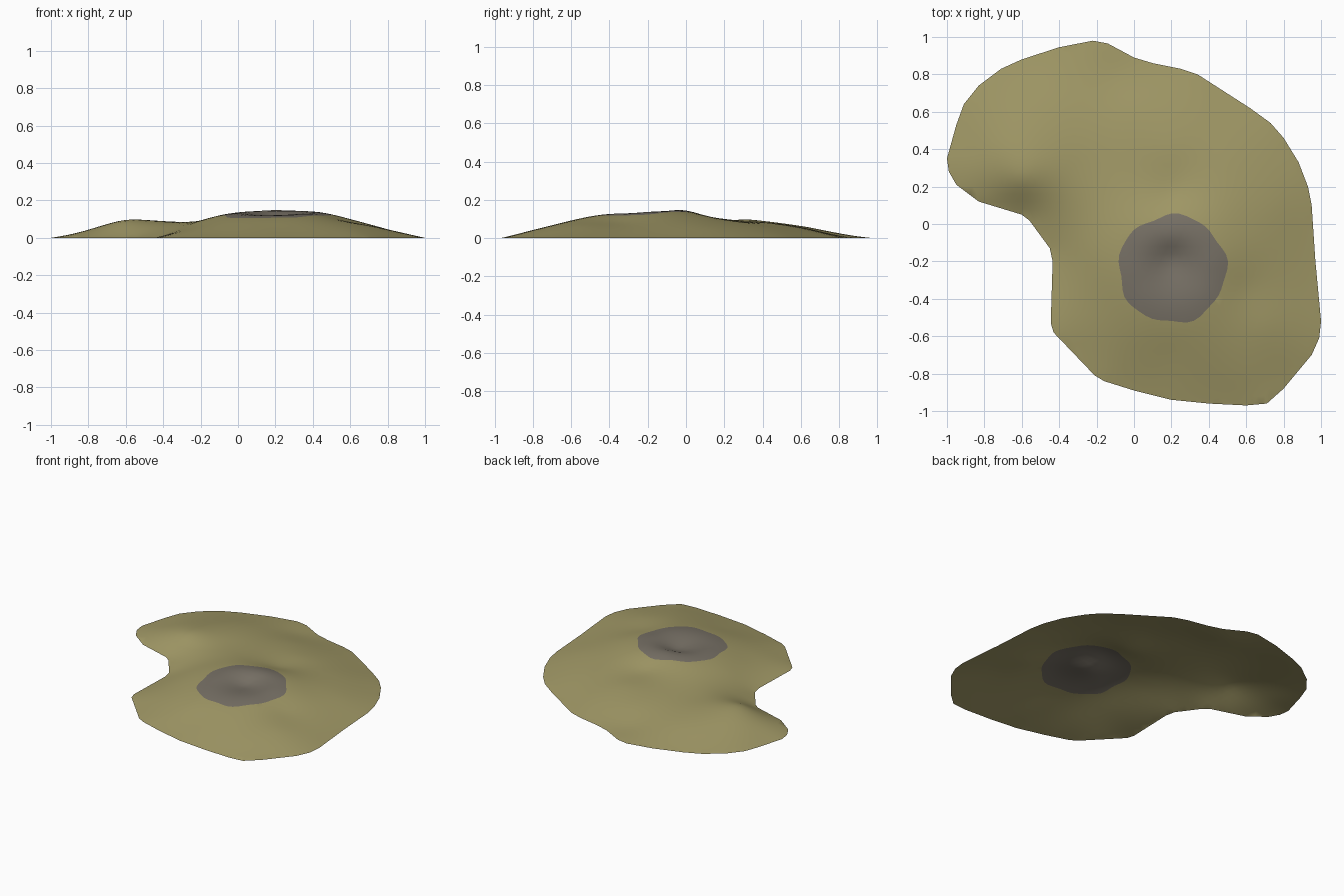
import bpy, bmesh, math
from mathutils import Vector
from mathutils.geometry import delaunay_2d_cdt

if "Cube" in bpy.data.objects:
    bpy.data.objects.remove(bpy.data.objects["Cube"])

# shoreline, counter-clockwise from the north tip
SHORE = [(-.22, .98), (-.4, .945), (-.6, .88), (-.71, .83), (-.83, .74), (-.91, .64),
         (-.95, .53), (-1, .35), (-.99, .28), (-.95, .21), (-.83, .12), (-.6, .05),
         (-.56, .02), (-.45, -.13), (-.435, -.2), (-.445, -.53), (-.43, -.58),
         (-.21, -.81), (-.16, -.84), (0, -.89), (.2, -.94), (.4, -.96), (.6, -.97),
         (.71, -.96), (.8, -.88), (.95, -.7), (.99, -.61), (1, -.52), (.97, -.2),
         (.95, .1), (.93, .2), (.88, .33), (.8, .46), (.73, .54), (.62, .62),
         (.34, .8), (.25, .83), (.1, .86), (0, .89), (-.14, .965)]

# spot heights: summit rim and pit, northern plain, western cape, southern slopes
SPOTS = [(.2, -.18, .105), (.2, -.07, .146), (.08, -.1, .14), (.33, -.08, .144),
         (.01, -.25, .13), (.42, -.2, .137), (.2, -.43, .12), (.36, -.38, .128),
         (.06, -.4, .12), (.2, .05, .133), (.2, .17, .095), (.2, .4, .083), (0, .6, .058),
         (-.1, .8, .015), (.35, .65, .03), (.5, .35, .07), (.75, .1, .055), (.58, 0, .1),
         (-.5, .4, .09), (-.4, .65, .055), (-.7, .4, .07), (-.6, .24, .09), (-.86, .4, .025),
         (-.3, .3, .085), (-.25, .05, .082), (-.22, -.15, .085), (.8, -.25, .045),
         (.6, -.15, .1), (.6, -.35, .085), (.7, -.55, .065), (.4, -.65, .08),
         (.2, -.7, .06), (0, -.6, .075), (-.2, -.42, .065), (.6, -.8, .04)]


def kernel(ax, ay, bx, by):
    d = (ax - bx) ** 2 + (ay - by) ** 2
    return d * math.log(d) if d > 1e-12 else 0.0


def solve(m):
    """Gaussian elimination on an augmented matrix."""
    n = len(m)
    for i in range(n):
        p = max(range(i, n), key=lambda r: abs(m[r][i]))
        m[i], m[p] = m[p], m[i]
        for r in range(i + 1, n):
            f = m[r][i] / m[i][i]
            if f:
                m[r] = [a - f * b for a, b in zip(m[r], m[i])]
    out = [0.0] * n
    for i in reversed(range(n)):
        out[i] = (m[i][n] - sum(m[i][k] * out[k] for k in range(i + 1, n))) / m[i][i]
    return out


# smooth thin-plate surface through the spot heights and the shore
count = len(SHORE)
knots = SPOTS + [(x, y, 0) for x, y in SHORE]
for (ax, ay), (bx, by) in zip(SHORE, SHORE[1:] + SHORE[:1]):
    if math.hypot(ax - bx, ay - by) > .15:
        knots.append(((ax + bx) / 2, (ay + by) / 2, 0))
rows = [[kernel(x, y, u, v) for u, v, _ in knots] + [1, x, y, z] for x, y, z in knots]
rows += [[f(k) for k in knots] + [0] * 4
         for f in (lambda k: 1, lambda k: k[0], lambda k: k[1])]
weights = solve(rows)


def height(x, y):
    h = sum(w * kernel(x, y, u, v) for w, (u, v, _) in zip(weights, knots))
    a, b, c = weights[-3:]
    return max(0, h + a + b * x + c * y)


# triangulate shoreline, crater outline and an inner grid
points = [Vector(p) for p in SHORE]
CRATER_N = 48
for i in range(CRATER_N):
    t = math.tau * i / CRATER_N
    r = .288 + .008 * math.sin(5 * t + 1) + .005 * math.sin(9 * t)
    points.append(Vector((.205 + r * math.cos(t), -.24 + r * math.sin(t))))
STEP = .04
for j in range(-25, 26):
    for i in range(-25, 26):
        points.append(Vector(((i + .5 * (j % 2)) * STEP, j * STEP)))
loops = [list(range(count)), list(range(count, count + CRATER_N))]
verts, _, faces, origins, _, face_origins = delaunay_2d_cdt(points, [], loops, 1, 1e-5)


def on_shore(p):
    for a, b in zip(points[:count], points[1:count] + points[:1]):
        t = max(0, min(1, (p - a).dot(b - a) / (b - a).length_squared))
        if (p - a - t * (b - a)).length < 1e-3:
            return True
    return False


# island sheet, open underneath
bm = bmesh.new()
bv = [bm.verts.new((p.x, p.y, 0 if on_shore(p) else height(p.x, p.y))) for p in verts]
for f, src in zip(faces, face_origins):
    face = bm.faces.new([bv[i] for i in f])
    face.smooth = True
    face.material_index = 1 if 1 in src else 0
bmesh.ops.delete(bm, geom=[v for v in bm.verts if not v.link_faces], context='VERTS')
bm.normal_update()
if sum(f.normal.z for f in bm.faces) < 0:
    bmesh.ops.reverse_faces(bm, faces=bm.faces[:])
mesh = bpy.data.meshes.new("island")
bm.to_mesh(mesh)
bm.free()
for name, col in (("dry grass", (.36, .32, .135)), ("crater rock", (.19, .168, .135))):
    mat = bpy.data.materials.new(name)
    mat.diffuse_color = (*col, 1)
    mat.use_nodes = True
    mat.node_tree.nodes["Principled BSDF"].inputs["Base Color"].default_value = mat.diffuse_color
    mesh.materials.append(mat)
bpy.context.collection.objects.link(bpy.data.objects.new("island", mesh))
